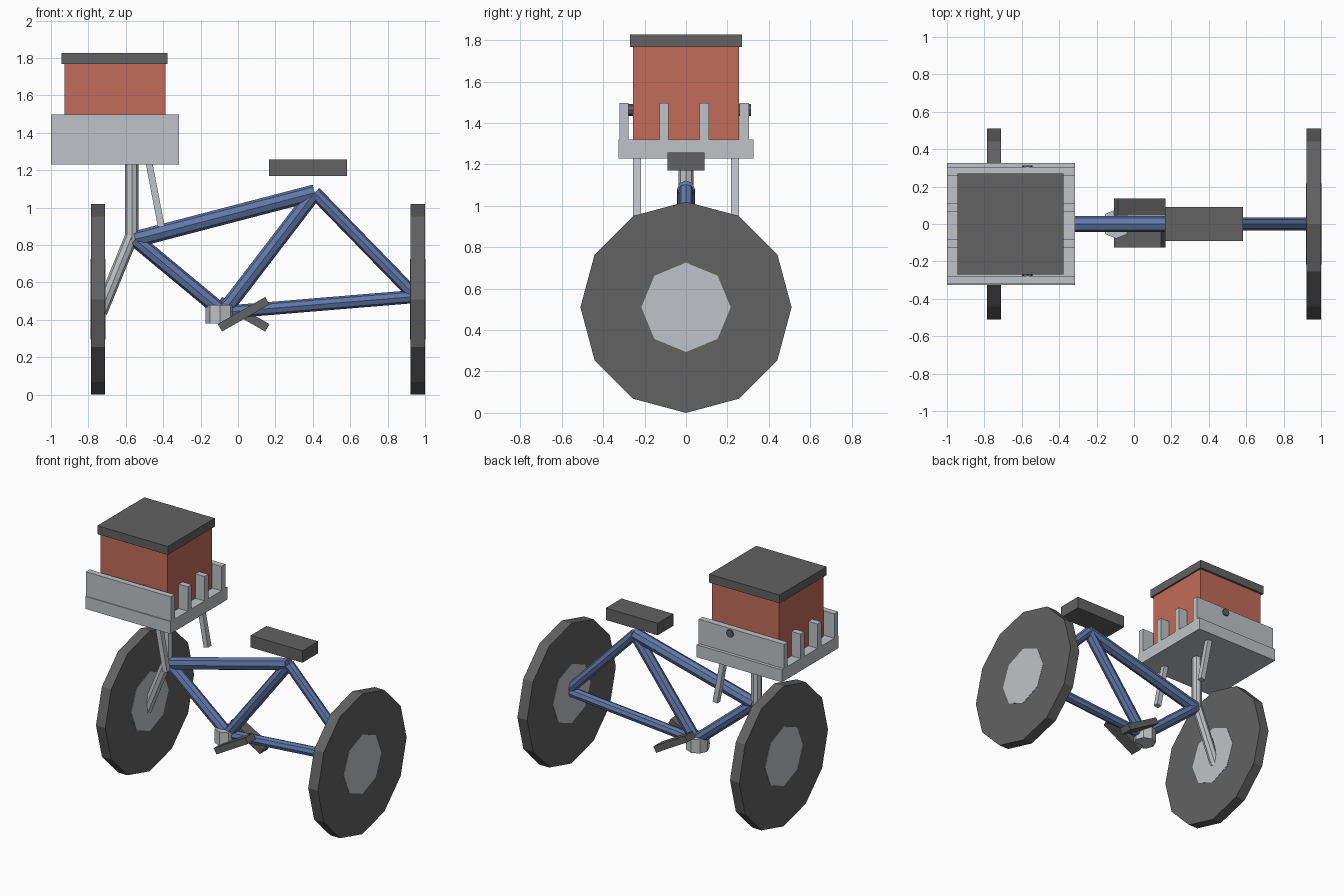
import bpy
from math import pi, atan2
from mathutils import Vector

cube = bpy.data.objects.get("Cube")
if cube:
    bpy.data.objects.remove(cube, do_unlink=True)


def material(name, rgb):
    m = bpy.data.materials.new(name)
    m.use_nodes = True
    m.diffuse_color = (*rgb, 1)
    m.node_tree.nodes["Principled BSDF"].inputs["Base Color"].default_value = (*rgb, 1)
    return m


DARK = material("dark_grey", (0.122, 0.122, 0.122))
METAL = material("light_metal", (0.52, 0.55, 0.58))
RED = material("brick_red", (0.54, 0.15, 0.10))
BLUE = material("frame_blue", (0.12, 0.185, 0.40))


def finish(name, mat):
    ob = bpy.context.object
    ob.name = name
    ob.data.materials.append(mat)
    return ob


def box(name, mat, low, high, tilt=0):
    """Box between two corners, optionally tilted about its y axis."""
    low, high = Vector(low), Vector(high)
    bpy.ops.mesh.primitive_cube_add(size=1, location=(low + high) / 2)
    ob = finish(name, mat)
    ob.scale = high - low
    ob.rotation_euler.y = tilt
    return ob


def tube(name, mat, start, end, radius, sides=8):
    """Flat-sided cylinder between two points."""
    start, end = Vector(start), Vector(end)
    axis = end - start
    bpy.ops.mesh.primitive_cylinder_add(vertices=sides, radius=radius,
                                        depth=axis.length, location=(start + end) / 2)
    ob = finish(name, mat)
    ob.rotation_euler = axis.to_track_quat('Z', 'Y').to_euler()
    return ob


# Wheels with hubs showing on both faces
for label, x0, x1 in (("front", -0.786, -0.711), ("rear", 0.922, 1.0)):
    tube(label + "_wheel", DARK, (x0, 0, 0.51), (x1, 0, 0.51), 0.51, 12)
    tube(label + "_hub", METAL, (x0 - 0.002, 0, 0.51), (x1 + 0.002, 0, 0.51), 0.216)

# Frame
head, seat_joint, crank, axle = (-0.55, 0.83), (0.41, 1.08), (-0.08, 0.44), (0.95, 0.525)
for name, a, b, r in (("top_tube", head, seat_joint, 0.044),
                      ("down_tube", head, crank, 0.04),
                      ("seat_tube", seat_joint, crank, 0.04),
                      ("seat_stay", seat_joint, axle, 0.035),
                      ("chain_stay", crank, axle, 0.035)):
    tube(name, BLUE, (a[0], 0, a[1]), (b[0], 0, b[1]), r)

# Steering stem and fork
tube("stem", METAL, (-0.567, 0, 0.83), (-0.567, 0, 1.25), 0.036)
tube("fork", METAL, (-0.567, 0, 0.85), (-0.735, 0, 0.44), 0.036)

# Crank housing and crossed pedals
tube("crank_housing", METAL, (-0.095, 0, 0.38), (-0.095, 0, 0.48), 0.078)
for label, y, tilt in (("right", -0.08, -0.52), ("left", 0.09, 0.52)):
    box(label + "_pedal", DARK, (-0.116, y - 0.045, 0.407),
        (0.176, y + 0.045, 0.453), tilt)

# Saddle
box("saddle", DARK, (0.165, -0.09, 1.17), (0.582, 0.09, 1.257))

# Carrier tray, slats, cross rod and hanging struts
box("tray_base", METAL, (-1, -0.327, 1.23), (-0.315, 0.327, 1.32))
for i in range(4):
    y = -0.299 + i * 0.1935
    box(f"tray_slat_{i + 1}", METAL, (-1, y - 0.022, 1.315), (-0.315, y + 0.022, 1.497))
tube("tray_rod", DARK, (-0.57, -0.29, 1.463), (-0.57, 0.314, 1.463), 0.028)
for label, y in (("right", -0.236), ("left", 0.236)):
    lean = atan2(-0.067, 0.35)
    box(label + "_strut", METAL, (-0.462, y - 0.019, 0.895),
        (-0.426, y + 0.019, 1.255), lean)

# Cargo box and lid
box("cargo_box", RED, (-0.927, -0.255, 1.31), (-0.388, 0.255, 1.77))
box("cargo_lid", DARK, (-0.943, -0.27, 1.767), (-0.376, 0.27, 1.828))
